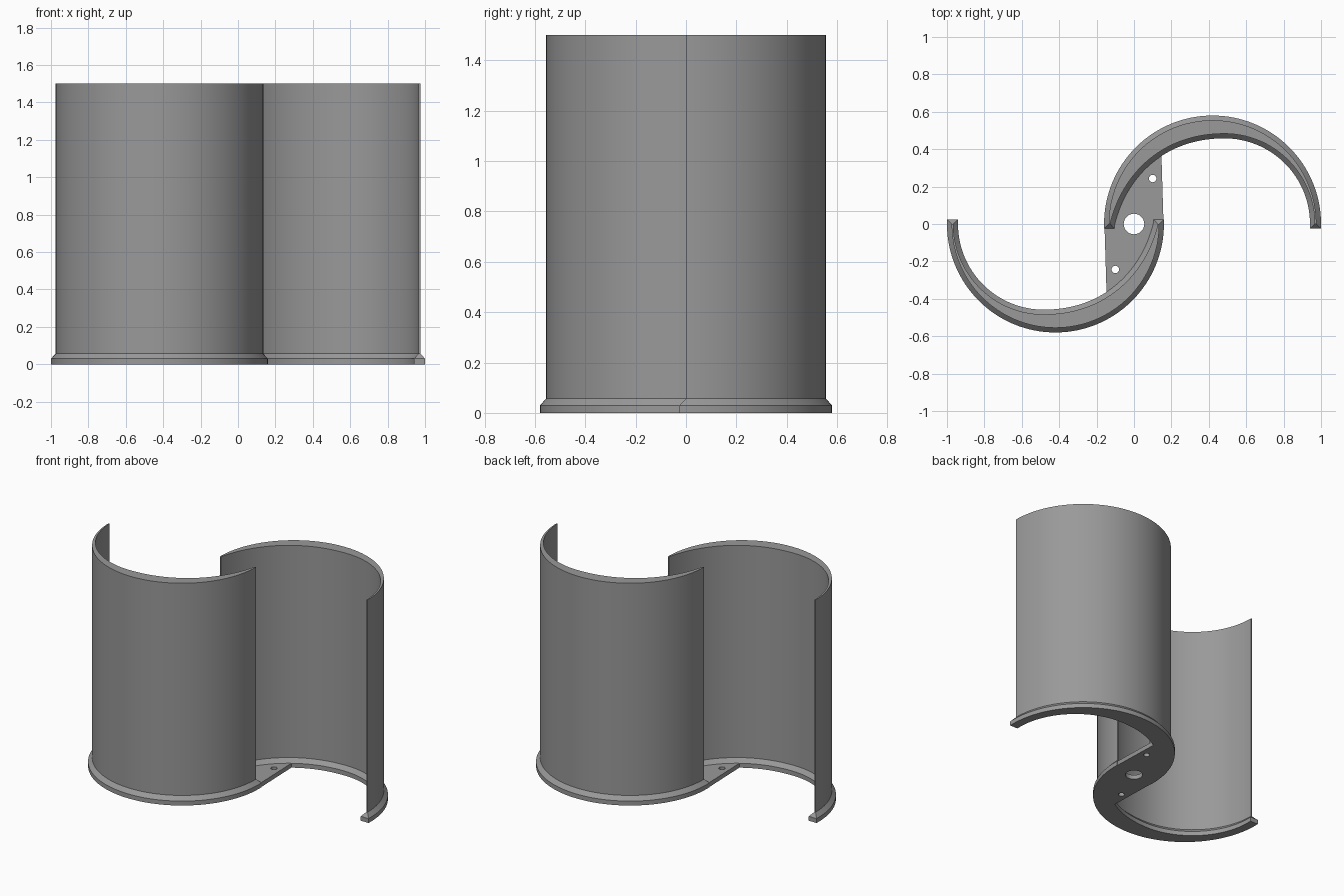
import bpy, bmesh
from math import sin, cos, pi
from mathutils import Vector

if "Cube" in bpy.data.objects:
    bpy.data.objects.remove(bpy.data.objects["Cube"])

HEIGHT, PLATE, FOOT_TOP, LIP = 1.5, 0.03, 0.057, 0.025
N = 64  # segments along each blade

grey = bpy.data.materials.new("metal_grey")
grey.diffuse_color = (0.32, 0.32, 0.32, 1)
grey.use_nodes = True
grey.node_tree.nodes["Principled BSDF"].inputs["Base Color"].default_value = grey.diffuse_color


def finish(name, bm):
    bmesh.ops.recalc_face_normals(bm, faces=bm.faces)
    mesh = bpy.data.meshes.new(name)
    bm.to_mesh(mesh)
    bm.free()
    mesh.materials.append(grey)
    obj = bpy.data.objects.new(name, mesh)
    bpy.context.collection.objects.link(obj)
    bpy.ops.object.select_all(action='DESELECT')
    obj.select_set(True)
    bpy.context.view_layer.objects.active = obj
    bpy.ops.object.shade_smooth_by_angle(angle=0.5)
    return obj


def outer_point(t):
    """Convex half circle; returns point and outward normal."""
    n = Vector((cos(pi * t), sin(pi * t)))
    return Vector((0.42, 0)) + n * 0.555, n


def inner_point(t):
    """Hollow side: quarter circle, then a flatter curve to the hub tip."""
    if t <= 0.5:
        n = Vector((cos(pi * t), sin(pi * t)))
        return Vector((0.483, 0)) + n * 0.483, -n
    u = 2 * t - 1
    v = 1 - u
    p = [Vector(c) for c in ((0.483, 0.483), (0.16, 0.483), (-0.06, 0.28), (-0.128, 0))]
    pos = p[0] * v**3 + p[1] * 3 * v * v * u + p[2] * 3 * v * u * u + p[3] * u**3
    tan = (p[1] - p[0]) * v * v + (p[2] - p[1]) * 2 * v * u + (p[3] - p[2]) * u * u
    tan.normalize()
    return pos, Vector((-tan.y, tan.x))


def blade(name, side):
    """Crescent blade with a bevelled foot around its lower edge."""
    bm = bmesh.new()
    rings = []
    for z, d in ((0, LIP), (PLATE, LIP), (FOOT_TOP, 0), (HEIGHT, 0)):
        rows = []
        for curve in (outer_point, inner_point):
            pts = [p + n * d for p, n in (curve(i / N) for i in range(N + 1))]
            if d:  # square ends of the foot
                pts = [Vector((pts[0].x, -d))] + pts + [Vector((pts[-1].x, -d))]
            else:
                pts = [pts[0]] + pts + [pts[-1]]
            rows.append([bm.verts.new((side * p.x, side * p.y, z)) for p in pts])
        rings.append(rows)
    # bottom and top caps
    for o, i in (rings[0], rings[-1]):
        for k in range(N + 2):
            bm.faces.new((o[k], o[k + 1], i[k + 1], i[k]))
    # sides
    for low, high in zip(rings, rings[1:]):
        a = low[0] + low[1][::-1]
        b = high[0] + high[1][::-1]
        for k in range(len(a)):
            j = (k + 1) % len(a)
            bm.faces.new((a[k], a[j], b[j], b[k]))
    bmesh.ops.remove_doubles(bm, verts=bm.verts, dist=1e-5)
    return finish(name, bm)


blade("back_blade", 1)
blade("front_blade", -1)


# hub plate joining both feet, with shaft hole and two bolt holes
def loop(bm, pts):
    vs = [bm.verts.new((x, y, 0)) for x, y in pts]
    return [bm.edges.new((vs[k], vs[(k + 1) % len(vs)])) for k in range(len(vs))]


def circle(x, y, r, n=32):
    return [(x + r * cos(2 * pi * k / n), y + r * sin(2 * pi * k / n)) for k in range(n)]


half = [(0.158, 0), (0.147, 0.36), (0.143, 0.41), (0.0, 0.34), (-0.1, 0.2), (-0.14, 0.05)]
bm = bmesh.new()
edges = loop(bm, half + [(-x, -y) for x, y in half])
for x, y, r in ((0, 0, 0.055), (0.1, 0.243, 0.02), (-0.1, -0.243, 0.02)):
    edges += loop(bm, circle(x, y, r))
bmesh.ops.triangle_fill(bm, use_beauty=True, use_dissolve=False, edges=edges)
ext = bmesh.ops.extrude_face_region(bm, geom=bm.faces[:], use_keep_orig=True)
bmesh.ops.translate(bm, vec=(0, 0, PLATE),
                    verts=[g for g in ext["geom"] if isinstance(g, bmesh.types.BMVert)])
finish("hub_plate", bm)
